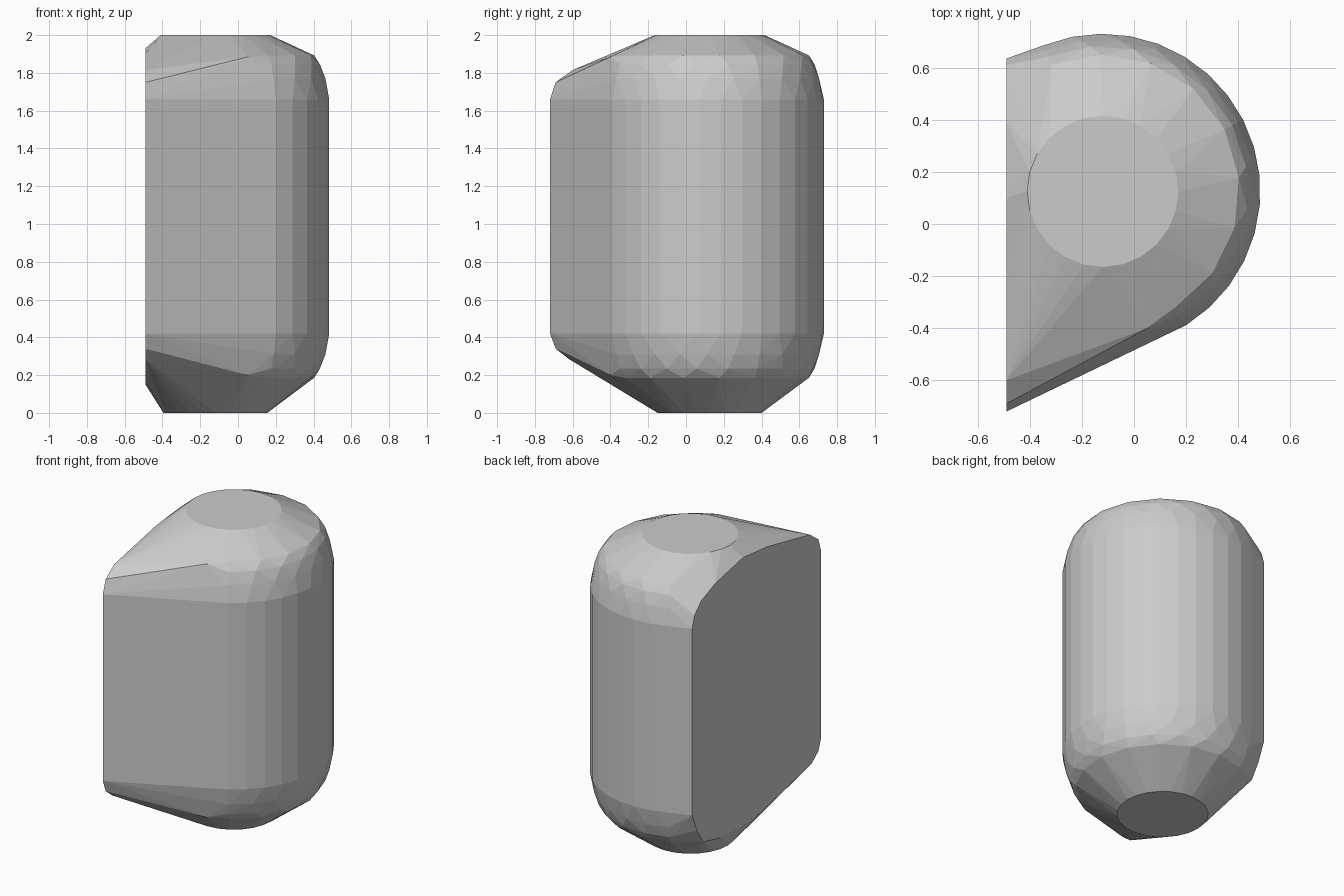
import bpy, bmesh
from math import cos, sin, radians

if "Cube" in bpy.data.objects:
    bpy.data.objects.remove(bpy.data.objects["Cube"])

CX, CY, CUT = -0.12, 0.125, -0.49   # axis of the round side, plane of the flat side
pts = []

def arc(r, z, start, end, steps):
    for i in range(steps + 1):
        a = radians(start + (end - start) * i / steps)
        pts.append((CX + r * cos(a), CY + r * sin(a), z))

def end_cap(levels, cap_r, cap_z, flat_side, extra):
    # shoulder rings, round end face, and the section on the flat side
    for r, z, steps in levels:
        arc(r, z, -58, 112, steps)
    arc(cap_r, cap_z, 0, 345, 23)
    pts.extend((CUT, y, z) for y, z in flat_side)
    pts.append(extra)

# top shoulder
end_cap([(0.605, 1.66, 16), (0.583, 1.77, 12), (0.558, 1.845, 10), (0.525, 1.893, 8)],
        0.29, 2.0,
        [(-0.72, 1.66), (-0.69, 1.75), (-0.60, 1.815), (-0.155, 1.905), (0.10, 1.93),
         (0.39, 1.87), (0.54, 1.81), (0.61, 1.74), (0.635, 1.66)],
        (0.05, -0.40, 1.885))
# bottom shoulder
end_cap([(0.605, 0.42, 16), (0.583, 0.31, 12), (0.558, 0.235, 10), (0.525, 0.185, 8)],
        0.275, 0.0,
        [(-0.72, 0.42), (-0.69, 0.34), (-0.62, 0.285), (-0.133, 0.17), (0.12, 0.15),
         (0.34, 0.16), (0.52, 0.20), (0.585, 0.30), (0.635, 0.42)],
        (0.05, -0.40, 0.20))

# faceted convex body wrapped around the rings
bm = bmesh.new()
for p in pts:
    bm.verts.new(p)
res = bmesh.ops.convex_hull(bm, input=bm.verts[:])
loose = [v for v in bm.verts if not v.link_faces]
bmesh.ops.delete(bm, geom=loose, context='VERTS')
bmesh.ops.dissolve_limit(bm, angle_limit=radians(0.5), verts=bm.verts[:], edges=bm.edges[:])
bmesh.ops.recalc_face_normals(bm, faces=bm.faces[:])
mesh = bpy.data.meshes.new("faceted_body")
bm.to_mesh(mesh)
bm.free()
body = bpy.data.objects.new("faceted_body", mesh)
bpy.context.collection.objects.link(body)
